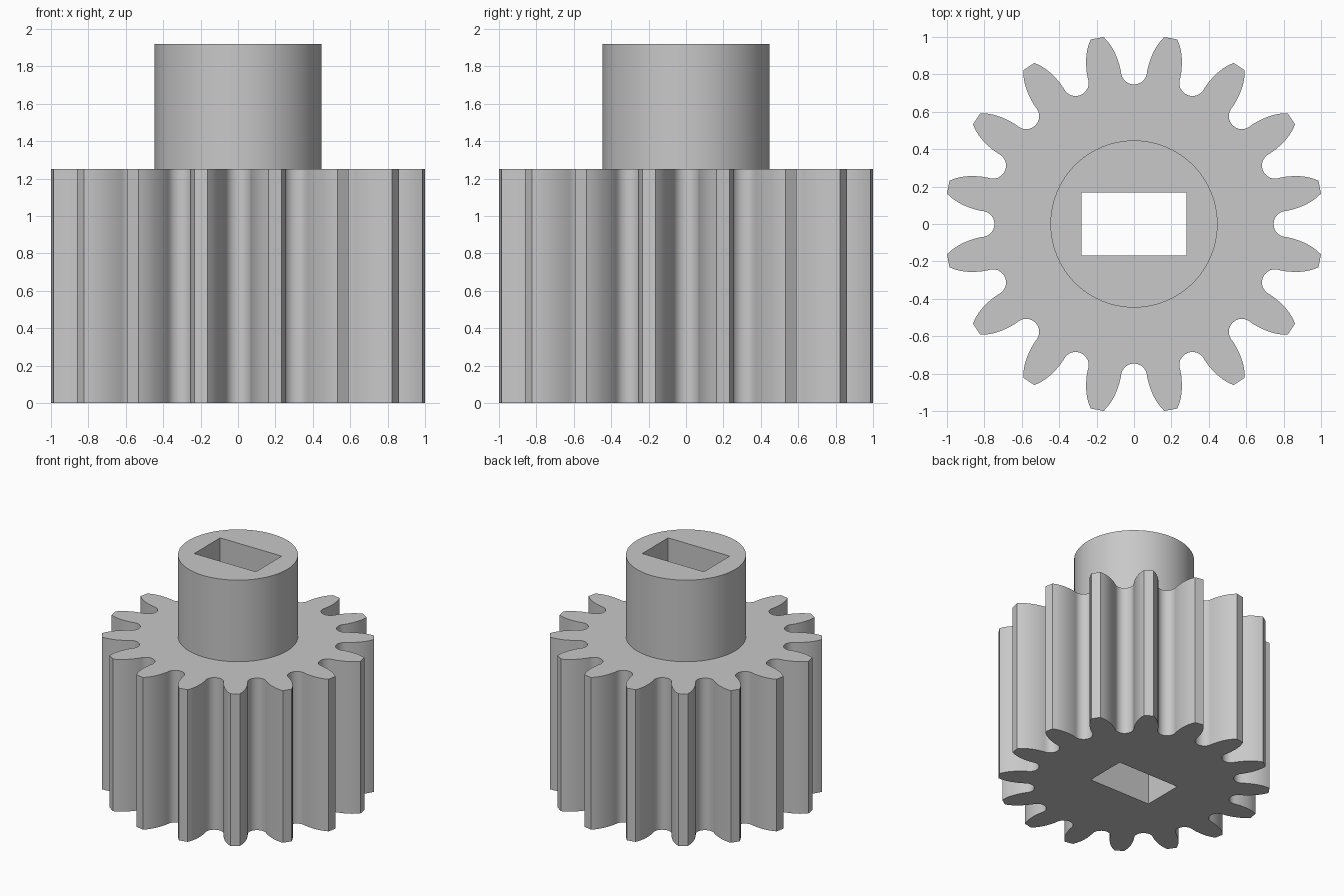
import bpy
import bmesh
from math import sin, cos, radians, pi

if "Cube" in bpy.data.objects:
    bpy.data.objects.remove(bpy.data.objects["Cube"], do_unlink=True)

TEETH = 16
GEAR_TOP, HUB_TOP = 1.25, 1.92
HUB_RADIUS, HUB_SIDES = 0.447, 64
ROOT_CENTRE, ROOT_RADIUS = 0.816, 0.07
# tooth flank: radius, degrees from the middle of the gap
FLANK = [(0.85, 5.2), (0.885, 5.7), (0.92, 6.35),
         (0.955, 7.2), (0.985, 8.15), (1.013, 9.25)]


def turn(point, angle):
    x, y = point
    return (x * cos(angle) - y * sin(angle), x * sin(angle) + y * cos(angle))


def gear_outline():
    # one gap: flank, rounded root, mirrored flank
    rise = [turn((r, 0), radians(a)) for r, a in FLANK]
    fall = [(x, -y) for x, y in reversed(rise)]
    steps = [i * pi / 12 for i in range(-6, 7)]
    root = [(ROOT_CENTRE - ROOT_RADIUS * cos(a), ROOT_RADIUS * sin(a)) for a in steps]
    gap = fall + root + rise
    return [turn(p, 2 * pi * k / TEETH) for k in range(TEETH) for p in gap]


def add_loop(bm, points, z):
    verts = [bm.verts.new((x, y, z)) for x, y in points]
    for a, b in zip(verts, verts[1:] + verts[:1]):
        bm.edges.new((a, b))
    return verts


def loop_edges(bm, verts):
    return [bm.edges.get(pair) for pair in zip(verts, verts[1:] + verts[:1])]


def wall(bm, low, high):
    for i in range(len(low)):
        bm.faces.new((low[i - 1], low[i], high[i], high[i - 1]))


def flat_ring(bm, outer, inner):
    bmesh.ops.triangle_fill(bm, use_beauty=True,
                            edges=loop_edges(bm, outer) + loop_edges(bm, inner))


# outlines of the teeth, the hub and the rectangular bore
teeth = gear_outline()
circle = [turn((HUB_RADIUS, 0), 2 * pi * i / HUB_SIDES) for i in range(HUB_SIDES)]
bore = [(-0.28, -0.168), (0.28, -0.168), (0.28, 0.168), (-0.28, 0.168)]

bm = bmesh.new()
teeth_low, teeth_high = add_loop(bm, teeth, 0), add_loop(bm, teeth, GEAR_TOP)
hub_low, hub_high = add_loop(bm, circle, GEAR_TOP), add_loop(bm, circle, HUB_TOP)
bore_low, bore_high = add_loop(bm, bore, 0), add_loop(bm, bore, HUB_TOP)

# flat underside, gear shoulder and hub end
flat_ring(bm, teeth_low, bore_low)
flat_ring(bm, teeth_high, hub_low)
flat_ring(bm, hub_high, bore_high)

# upright walls
wall(bm, teeth_low, teeth_high)
wall(bm, hub_low, hub_high)
wall(bm, bore_low, bore_high)
bmesh.ops.recalc_face_normals(bm, faces=bm.faces)

mesh = bpy.data.meshes.new("pinion_gear")
bm.to_mesh(mesh)
bm.free()
gear = bpy.data.objects.new("pinion_gear", mesh)
bpy.context.collection.objects.link(gear)

# plain grey
grey = bpy.data.materials.new("plain_grey")
grey.use_nodes = True
colour = (0.58, 0.58, 0.58, 1)
grey.diffuse_color = colour
grey.node_tree.nodes["Principled BSDF"].inputs["Base Color"].default_value = colour
mesh.materials.append(grey)

# smooth curves with sharp tooth tips and rims
bpy.ops.object.select_all(action="DESELECT")
gear.select_set(True)
bpy.context.view_layer.objects.active = gear
bpy.ops.object.shade_smooth_by_angle(angle=radians(30))
